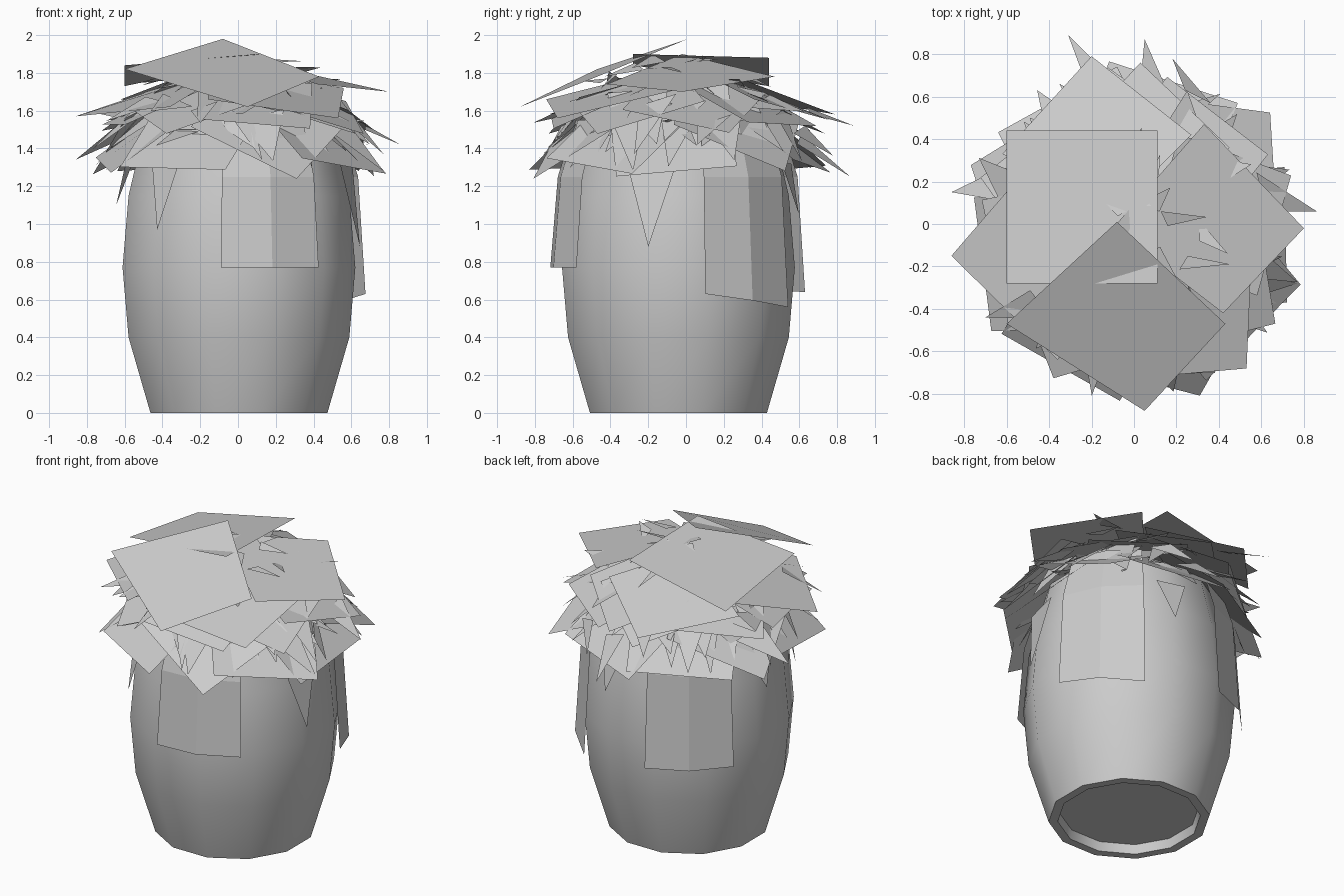
import bpy, bmesh, math, random
from mathutils import Vector, Matrix

if "Cube" in bpy.data.objects:
    bpy.data.objects.remove(bpy.data.objects["Cube"])

random.seed(7)
CX, CY = 0.005, -0.04


def make_object(name, verts, faces):
    mesh = bpy.data.meshes.new(name)
    mesh.from_pydata(verts, [], faces)
    ob = bpy.data.objects.new(name, mesh)
    bpy.context.collection.objects.link(ob)
    return ob


def lathe(name, profile, sides):
    """Turn (radius, z) points about the pot axis, closing both ends."""
    verts, faces = [], []
    for r, z in profile:
        for i in range(sides):
            a = math.tau * (i + 0.5) / sides
            verts.append((CX + r * math.cos(a), CY + r * math.sin(a), z))
    for k in range(len(profile) - 1):
        for i in range(sides):
            j = (i + 1) % sides
            a, b = k * sides, (k + 1) * sides
            faces.append((a + i, a + j, b + j, b + i))
    faces.append(tuple(reversed(range(sides))))
    n = len(verts)
    faces.append(tuple(range(n - sides, n)))
    return make_object(name, verts, faces)


def ring_point(angle, r, z):
    a = math.radians(angle)
    return Vector((CX + r * math.cos(a), CY + r * math.sin(a), z))


# pot with recessed foot and soil inside the rim
pot = lathe("pot", [(0.42, 0.06), (0.43, 0.0), (0.485, 0.0), (0.605, 0.4), (0.638, 0.77),
                    (0.605, 1.15), (0.52, 1.5), (0.46, 1.5), (0.46, 1.42)], 12)
bpy.context.view_layer.objects.active = pot
pot.select_set(True)
bpy.ops.object.shade_smooth_by_angle(angle=math.radians(40))

# large crown cards
crown = [
    [(-.6, -.28, 1.84), (.11, -.28, 1.9), (.11, .44, 1.88), (-.6, .44, 1.73)],
    [(-.6, -.47, 1.82), (.05, -.88, 1.62), (.43, -.47, 1.78), (-.08, .01, 1.98)],
    [(-.1, -.02, 1.9), (.42, -.42, 1.74), (.8, -.02, 1.7), (.33, .47, 1.78)],
    [(-.16, -.74, 1.66), (.53, -.68, 1.56), (.56, -.01, 1.72), (-.14, -.03, 1.84)],
    [(-.86, -.15, 1.57), (-.36, -.64, 1.62), (.0, -.1, 1.84), (-.42, .36, 1.72)],
    [(-.2, .79, 1.58), (-.62, .33, 1.66), (-.1, .05, 1.86), (.27, .42, 1.72)],
    [(.03, .76, 1.55), (-.3, .4, 1.7), (.1, .0, 1.84), (.45, .36, 1.66)],
]
for c in crown:
    make_object("crown_card", c, [(0, 1, 2, 3)])


def sloped_card(name, angle, r, z, size, pitch, spin):
    """Square card facing outward; pitch 0 is upright, 90 is flat."""
    h = size / 2
    m = (Matrix.Translation(ring_point(angle, r, z))
         @ Matrix.Rotation(math.radians(angle + 90), 4, 'Z')
         @ Matrix.Rotation(math.radians(-pitch), 4, 'X')
         @ Matrix.Rotation(math.radians(spin), 4, 'Y'))
    pts = [m @ Vector(p) for p in ((-h, 0, -h), (h, 0, -h), (h, 0, h), (-h, 0, h))]
    make_object(name, pts, [(0, 1, 2, 3)])


# ring of drooping skirt cards around the pot mouth
for angle, pitch, spin, z in ((-118, 50, 2, 1.5), (-70, 50, 42, 1.53), (-35, 52, 12, 1.5),
                              (-4, 46, -7, 1.5), (40, 55, 42, 1.54), (80, 52, 10, 1.5),
                              (122, 50, 4, 1.5), (155, 52, 40, 1.54), (197, 53, 12, 1.5)):
    sloped_card("skirt_card", angle, 0.48, z, 0.64, pitch, spin)

# inner layer of flatter cards under the crown
for i, spin in enumerate((30, 5, 50, 20, 0, 38, 12, 45)):
    sloped_card("inner_card", i * 45 + 12, 0.4, 1.65, 0.6, 66, spin)

# three folded cards hanging down the pot
for angle, z0, z1 in ((-75, 0.77, 0.77), (35, 0.63, 0.56), (125, 0.64, 0.65)):
    v = []
    for i, t in enumerate((-23, 0, 23)):
        zb = z0 + (z1 - z0) * i / 2
        v += [ring_point(angle + t, 0.685, zb), ring_point(angle + t, 0.645, 1.25),
              ring_point(angle + t, 0.55, 1.55)]
    make_object("hanging_card", v, [(0, 3, 4, 1), (1, 4, 5, 2), (3, 6, 7, 4), (4, 7, 8, 5)])

# narrow leaf tips hanging against the pot
for angle, z, w in ((-131, 0.97, 9), (-14, 0.88, 13), (75, 1.05, 9), (170, 1.1, 10)):
    make_object("hanging_leaf", [ring_point(angle - w, 0.6, 1.32), ring_point(angle, 0.66, z),
                                 ring_point(angle + w, 0.6, 1.32)], [(0, 1, 2)])

# scattered pointed leaves over the dome
verts, faces = [], []


def leaf(angle, r0, r1, z0, z1, width):
    n = len(verts)
    base, tip = ring_point(angle, r0, z0), ring_point(angle + random.uniform(-16, 16), r1, z1)
    side = Vector((-math.sin(math.radians(angle)), math.cos(math.radians(angle)),
                   random.uniform(-0.4, 0.4))) * width
    verts.extend([base - side, tip, base + side])
    faces.append((n, n + 1, n + 2))


for i in range(40):
    r1 = random.uniform(0.66, 0.82)
    leaf(i * 137.5, r1 - random.uniform(0.2, 0.32), r1, random.uniform(1.52, 1.68),
         random.uniform(1.28, 1.6), random.uniform(0.07, 0.14))
for i in range(26):
    r = random.uniform(0.1, 0.5)
    z = 1.92 - 0.36 * r
    leaf(random.uniform(0, 360), r, r + random.uniform(0.12, 0.22), z,
         z - random.uniform(-0.03, 0.1), random.uniform(0.03, 0.08))
make_object("leaves", verts, faces)

# outermost leaf tips
for base, tip, w in (((-.15, .65, 1.6), (-.31, .89, 1.52), .07), ((.6, .15, 1.55), (.86, .06, 1.42), .1),
                     ((.5, -.3, 1.55), (.77, -.28, 1.28), .1), ((-.6, .2, 1.5), (-.86, .15, 1.34), .1),
                     ((.3, .6, 1.5), (.18, .78, 1.36), .07), ((.1, .6, 1.45), (.05, .87, 1.25), .08)):
    b = Vector(base)
    s = Vector((-b.y, b.x, 0.2)).normalized() * w
    make_object("outer_leaf", [b - s, Vector(tip), b + s], [(0, 1, 2)])
